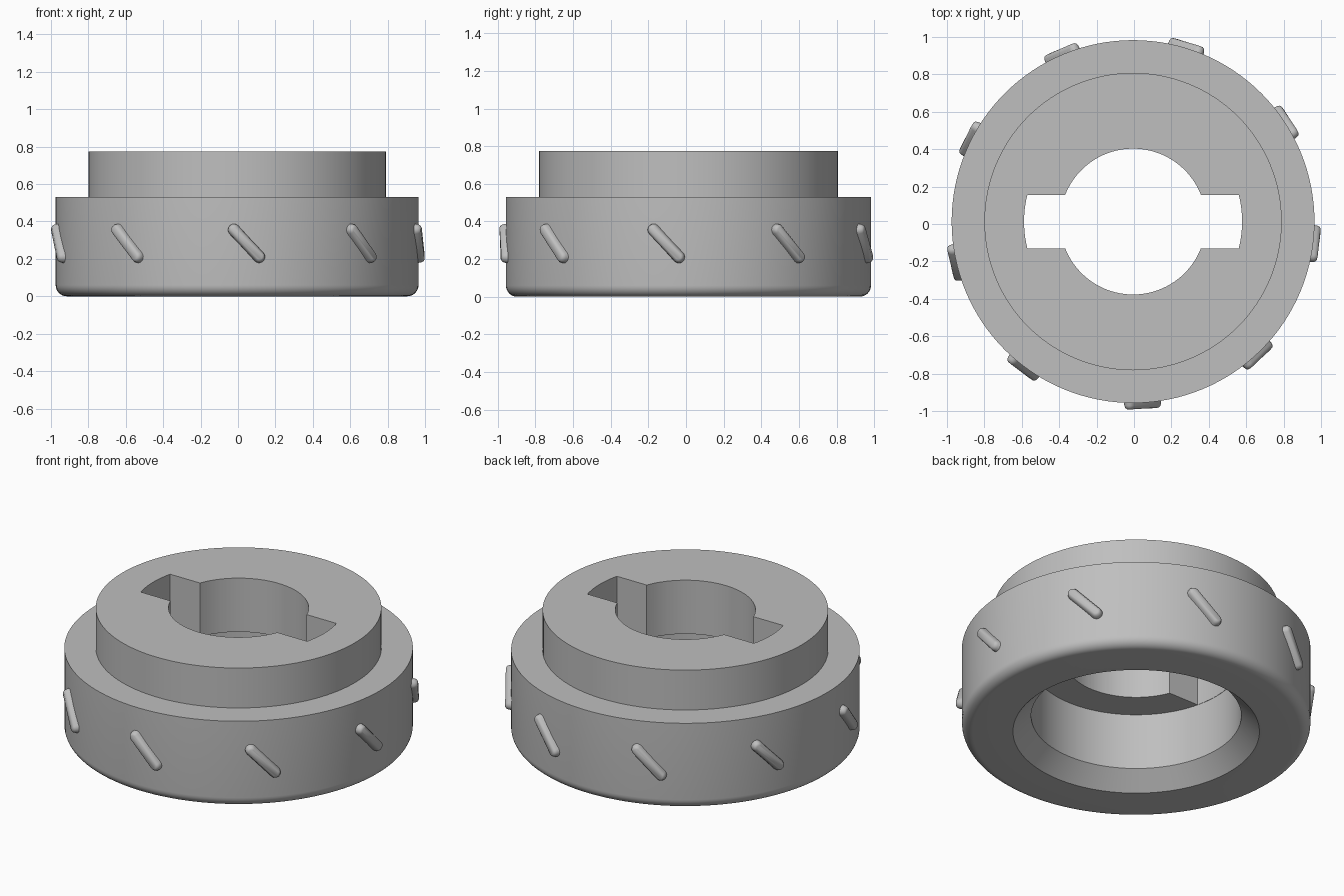
import bpy
import bmesh
from math import sin, cos, pi, radians, asin
from mathutils import Vector

if "Cube" in bpy.data.objects:
    bpy.data.objects.remove(bpy.data.objects["Cube"])

CENTRE = Vector((-0.005, 0.013, 0))
BORE, SLOT, HALF_SLOT = 0.39, 0.583, 0.143

gray = bpy.data.materials.new("plain gray")
gray.use_nodes = True
gray.diffuse_color = (0.52, 0.52, 0.52, 1)
gray.node_tree.nodes["Principled BSDF"].inputs["Base Color"].default_value = gray.diffuse_color


def add_object(name, bm):
    bmesh.ops.recalc_face_normals(bm, faces=bm.faces)
    mesh = bpy.data.meshes.new(name)
    bm.to_mesh(mesh)
    bm.free()
    obj = bpy.data.objects.new(name, mesh)
    obj.location = CENTRE
    mesh.materials.append(gray)
    bpy.context.collection.objects.link(obj)
    return obj


def select(obj):
    bpy.ops.object.select_all(action="DESELECT")
    obj.select_set(True)
    bpy.context.view_layer.objects.active = obj


def lathe(name, profile, steps=128):
    bm = bmesh.new()
    verts = [bm.verts.new((r, 0, z)) for r, z in profile]
    edges = [bm.edges.new(pair) for pair in zip(verts, verts[1:])]
    bmesh.ops.spin(bm, geom=verts + edges, cent=(0, 0, 0), axis=(0, 0, 1),
                   angle=2 * pi, steps=steps, use_merge=True)
    bmesh.ops.remove_doubles(bm, verts=bm.verts, dist=0.0001)
    return add_object(name, bm)


def arc(radius, start, end, steps):
    return [(radius * cos(start + (end - start) * i / steps),
             radius * sin(start + (end - start) * i / steps)) for i in range(steps + 1)]


# Stepped ring body: hollow underside, chamfered mouth, rounded lower rim
rim = [(0.91 + x, 0.06 + y) for x, y in arc(0.06, -pi / 2, 0, 8)]
body = lathe("ring_body", [(0, 0.445), (0.585, 0.445), (0.585, 0.1), (0.686, 0)]
             + rim + [(0.97, 0.53), (0.795, 0.53), (0.795, 0.775), (0, 0.775)])

# Keyed bore: round hole with two opposite slots
inner, outer = asin(HALF_SLOT / BORE), asin(HALF_SLOT / SLOT)
half = arc(SLOT, -outer, outer, 10) + arc(BORE, inner, pi - inner, 40)
outline = half + [(-x, -y) for x, y in half]
bm = bmesh.new()
face = bm.faces.new([bm.verts.new((x, y, 0.4)) for x, y in outline])
top = bmesh.ops.extrude_face_region(bm, geom=[face])["geom"]
bmesh.ops.translate(bm, vec=(0, 0, 0.5),
                    verts=[g for g in top if isinstance(g, bmesh.types.BMVert)])
cutter = add_object("bore_cutter", bm)
cutter.hide_render = True
cut = body.modifiers.new("bore", "BOOLEAN")
cut.operation, cut.solver, cut.object = "DIFFERENCE", "EXACT", cutter
select(body)
bpy.ops.object.modifier_apply(modifier=cut.name)
bpy.data.objects.remove(cutter)
bpy.ops.object.shade_smooth_by_angle(angle=radians(30))


def grip_rib(index, angle):
    # Slanted, tapered rib wrapped around the side wall
    bm = bmesh.new()
    along = Vector((0.068, -0.072))
    tilt = along.angle_signed(Vector((1, 0)))
    loops = []
    for radius, width in ((0.955, 0.035), (0.985, 0.03), (0.998, 0.024), (1.004, 0.014)):
        loop = []
        for end, turn in ((1, tilt - pi / 2), (-1, tilt + pi / 2)):
            for x, z in arc(width, turn, turn + pi, 8):
                u, v = along.x * end + x, along.y * end + z
                a = angle + u / 0.98
                loop.append(bm.verts.new((radius * cos(a), radius * sin(a), 0.283 + v)))
        loops.append(loop)
    for low, high in zip(loops, loops[1:]):
        for i in range(len(low)):
            bm.faces.new((low[i - 1], low[i], high[i], high[i - 1]))
    bm.faces.new(loops[0])
    bm.faces.new(loops[-1])
    rib = add_object(f"grip_rib_{index + 1}", bm)
    select(rib)
    bpy.ops.object.shade_smooth_by_angle(angle=radians(40))


for i in range(9):
    grip_rib(i, radians(-87 + 40 * i))
